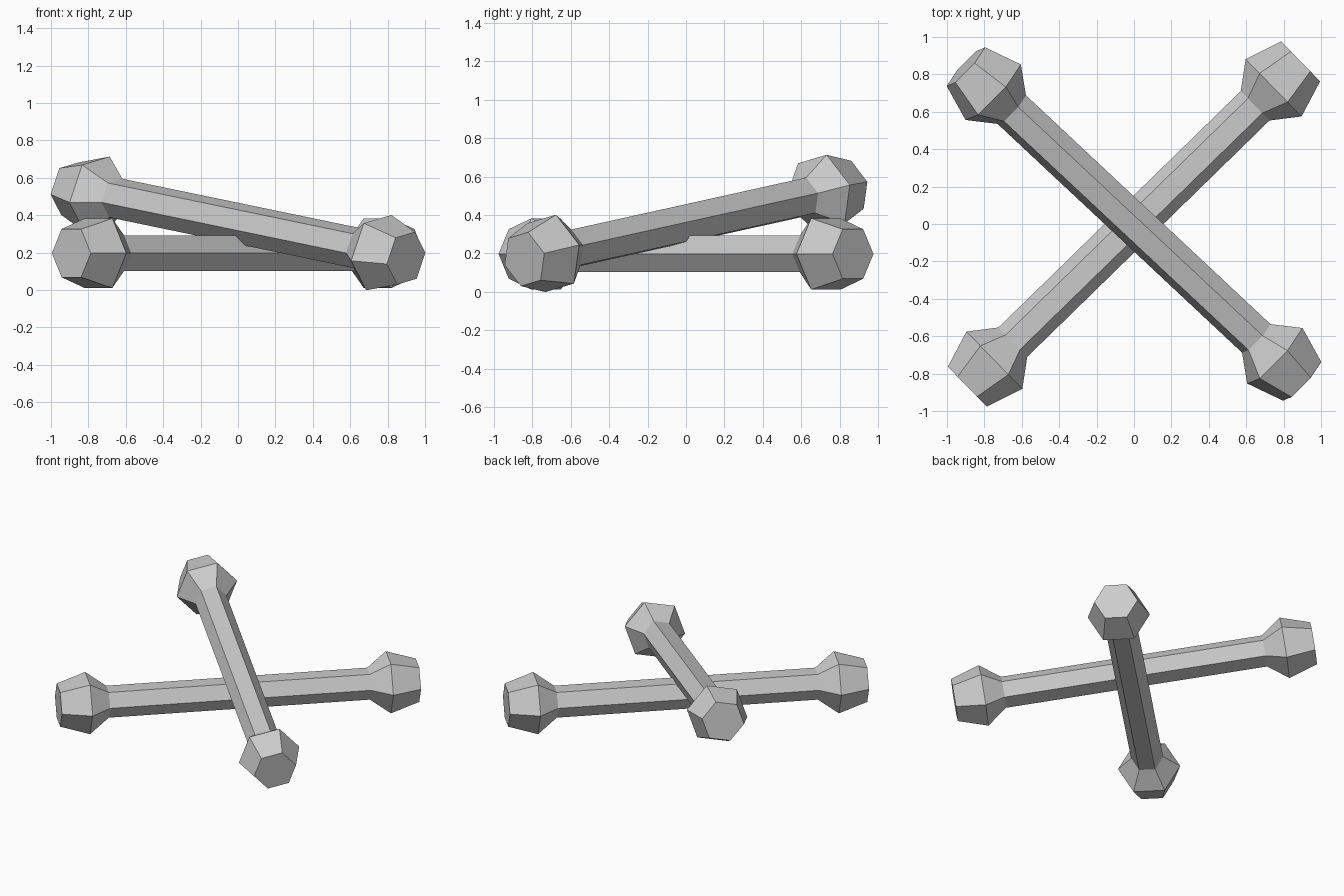
import bpy, bmesh
from math import radians, cos, sin, pi

cube = bpy.data.objects.get("Cube")
if cube:
    bpy.data.objects.remove(cube, do_unlink=True)

grey = bpy.data.materials.new("bone_grey")
grey.use_nodes = True
colour = (0.6, 0.6, 0.6, 1)
grey.diffuse_color = colour
grey.node_tree.nodes["Principled BSDF"].inputs["Base Color"].default_value = colour

SIDES = 6
# Half profile: distance from the middle, radius
HALF = [(0.905, 0.11), (1.043, 0.214), (1.245, 0.149)]
PROFILE = [(-d, r) for d, r in reversed(HALF)] + HALF


def bone(name, height, roll, tilt, heading):
    """Six-sided shaft with a flared knob at each end, lying along local x."""
    bm = bmesh.new()
    rings = []
    for x, r in PROFILE:
        angles = [2 * pi * i / SIDES for i in range(SIDES)]
        rings.append([bm.verts.new((x, r * cos(a), r * sin(a))) for a in angles])
    for a, b in zip(rings, rings[1:]):
        for i in range(SIDES):
            j = (i + 1) % SIDES
            bm.faces.new((a[i], a[j], b[j], b[i]))
    # Flat end caps
    bm.faces.new(rings[0])
    bm.faces.new(rings[-1])
    bmesh.ops.recalc_face_normals(bm, faces=bm.faces)
    mesh = bpy.data.meshes.new(name)
    bm.to_mesh(mesh)
    bm.free()
    mesh.materials.append(grey)
    obj = bpy.data.objects.new(name, mesh)
    obj.location.z = height
    obj.rotation_euler = (radians(roll), radians(tilt), radians(heading))
    bpy.context.collection.objects.link(obj)


# One bone lies flat, the other leans across it
bone("lower_bone", 0.197, 0, 0, 44.3)
bone("upper_bone", 0.356, 12, 8.6, -43.1)
